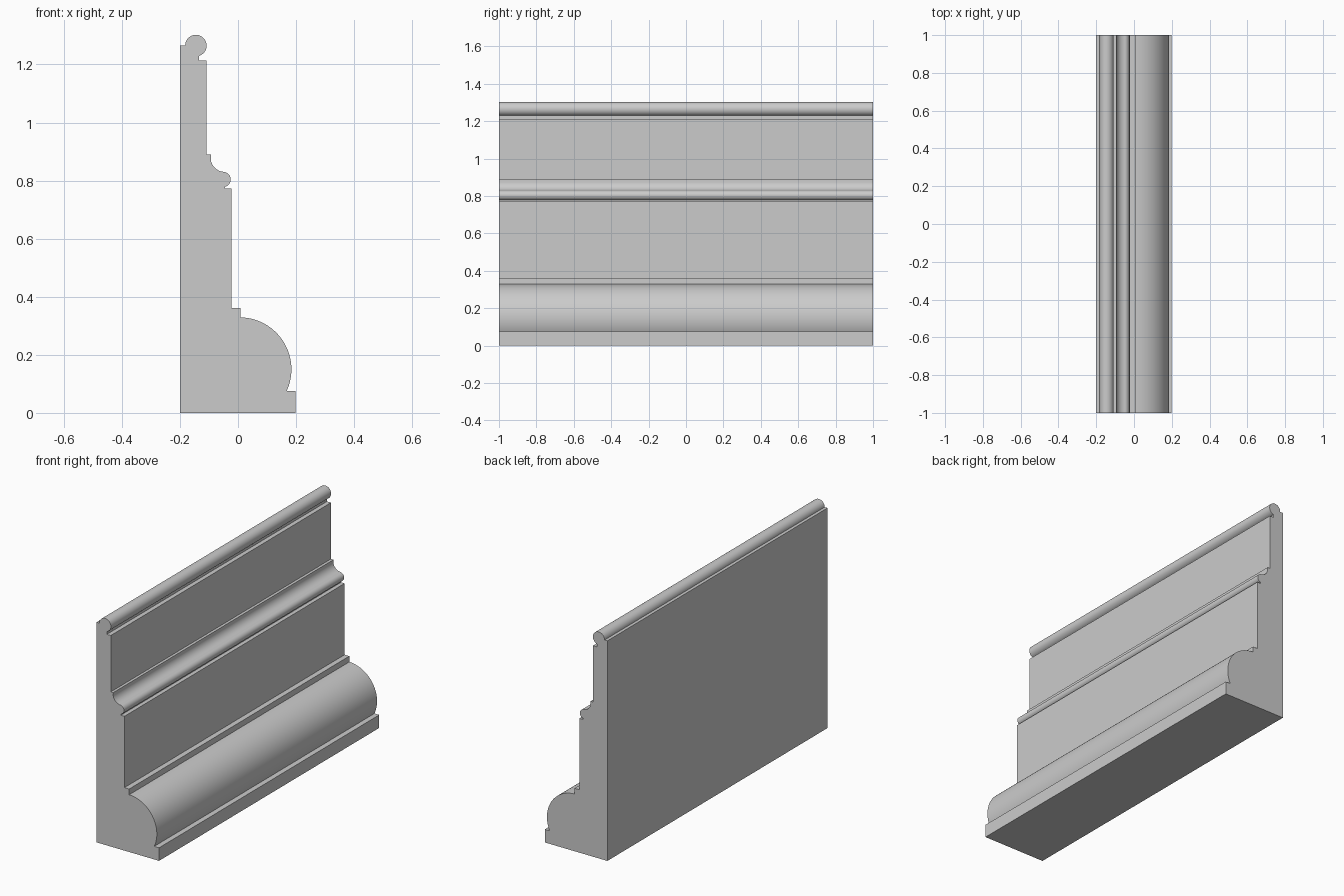
import bpy, bmesh
from math import radians, sin, cos

if "Cube" in bpy.data.objects:
    bpy.data.objects.remove(bpy.data.objects["Cube"])


def arc(cx, cz, r, start, end, steps):
    """Points on a circle in the x-z plane, angles in degrees."""
    angles = [radians(start + (end - start) * i / steps) for i in range(steps + 1)]
    return [(cx + r * cos(a), cz + r * sin(a)) for a in angles]


# Cross-section, from the back bottom corner round the front to the top
profile = [(-0.2, 0), (0.198, 0), (0.198, 0.075)]
profile += arc(0.005, 0.15, 0.179, -24.8, 89, 32)              # large torus
profile += [(0.008, 0.362), (-0.022, 0.362), (-0.022, 0.772),  # lower panel
            (-0.045, 0.772)]
profile += arc(-0.051, 0.804, 0.026, -77, 83, 16)              # middle bead
profile += arc(-0.046, 0.878, 0.048, 270, 188, 12)             # cove
profile += [(-0.093, 0.889), (-0.109, 0.889), (-0.109, 1.213),  # upper panel
            (-0.134, 1.213)]
profile += arc(-0.145, 1.265, 0.037, -73, 180, 28)             # top bead
profile += [(-0.2, 1.265)]

# Extrude the cross-section along y
bm = bmesh.new()
cap = bm.faces.new([bm.verts.new((x, -1, z)) for x, z in profile])
swept = bmesh.ops.extrude_face_region(bm, geom=[cap], use_keep_orig=True)
moved = [g for g in swept["geom"] if isinstance(g, bmesh.types.BMVert)]
bmesh.ops.translate(bm, verts=moved, vec=(0, 2, 0))
bmesh.ops.recalc_face_normals(bm, faces=bm.faces)
mesh = bpy.data.meshes.new("baseboard_moulding")
bm.to_mesh(mesh)
bm.free()

moulding = bpy.data.objects.new("baseboard_moulding", mesh)
bpy.context.collection.objects.link(moulding)
bpy.context.view_layer.objects.active = moulding
moulding.select_set(True)
bpy.ops.object.shade_smooth_by_angle(angle=radians(30))
